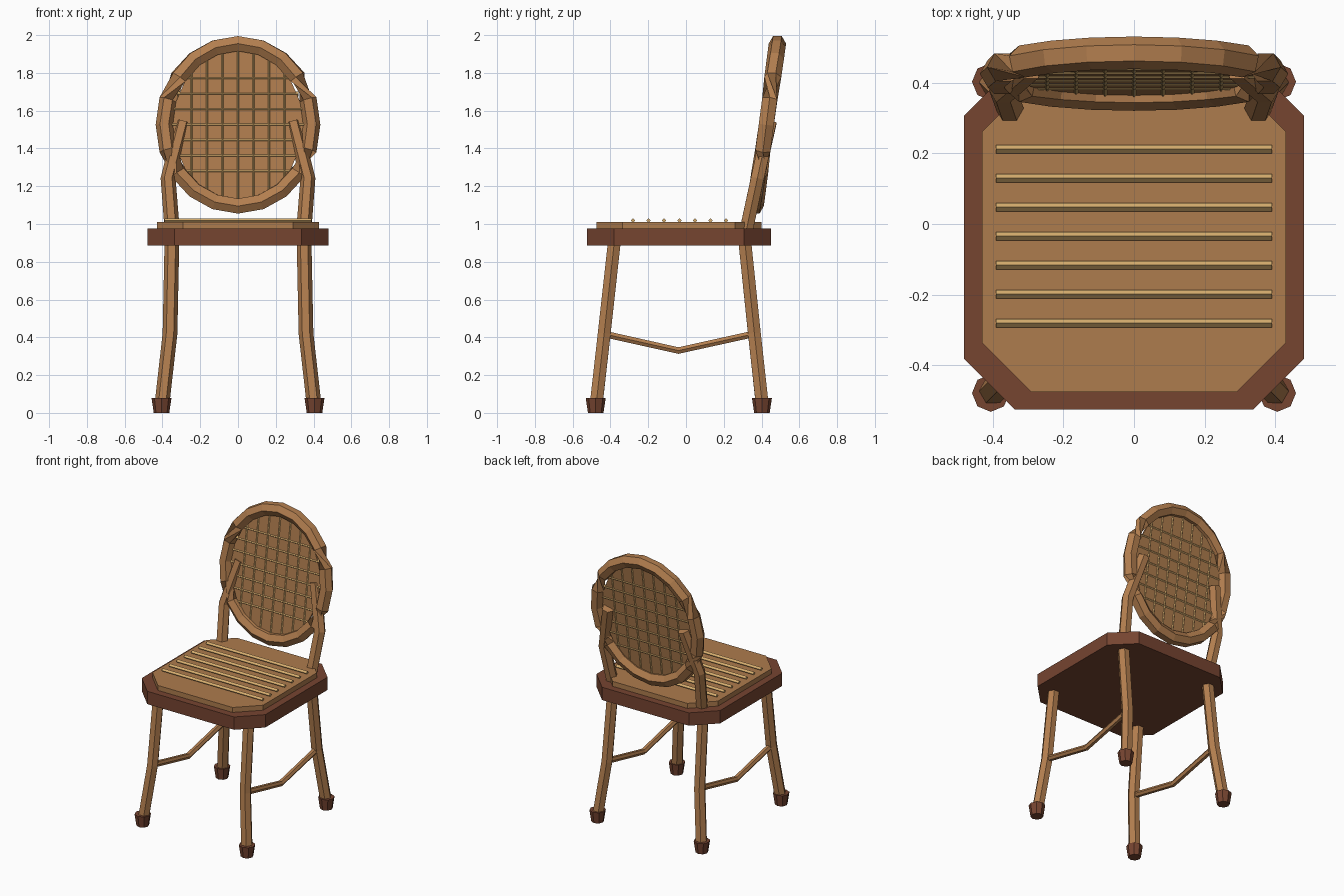
import bpy, bmesh
from math import sin, cos, pi, sqrt
from mathutils import Vector

cube = bpy.data.objects.get("Cube")
if cube:
    bpy.data.objects.remove(cube)


def material(name, rgb):
    m = bpy.data.materials.new(name)
    m.use_nodes = True
    m.diffuse_color = (*rgb, 1)
    m.node_tree.nodes["Principled BSDF"].inputs["Base Color"].default_value = (*rgb, 1)
    return m


WOOD = material("warm wood", (0.45, 0.21, 0.078))
PANEL = material("woven panel tan", (0.42, 0.2, 0.075))
DARK = material("dark red wood", (0.18, 0.058, 0.03))
CANE = material("pale cane", (0.67, 0.42, 0.156))


def finish(name, bm, mat):
    bmesh.ops.recalc_face_normals(bm, faces=bm.faces)
    mesh = bpy.data.meshes.new(name)
    bm.to_mesh(mesh)
    bm.free()
    mesh.materials.append(mat)
    obj = bpy.data.objects.new(name, mesh)
    bpy.context.collection.objects.link(obj)
    return obj


def tube(name, path, radius, sides, mat, closed=False):
    """Sweep a polygon along a path; steep sections use a different up axis."""
    bm = bmesh.new()
    pts = [Vector(p) for p in path]
    n = len(pts)
    rings = []
    for i, p in enumerate(pts):
        if closed:
            t = pts[(i + 1) % n] - pts[i - 1]
        else:
            t = pts[min(i + 1, n - 1)] - pts[max(i - 1, 0)]
        t.normalize()
        up = Vector((0, 1, 0)) if abs(t.z) > 0.9 else Vector((0, 0, 1))
        u = t.cross(up).normalized()
        v = t.cross(u)
        rings.append([bm.verts.new(p + radius * (u * cos(a) + v * sin(a)))
                      for a in (2 * pi * k / sides for k in range(sides))])
    for i in range(n if closed else n - 1):
        a, b = rings[i], rings[(i + 1) % n]
        for k in range(sides):
            j = (k + 1) % sides
            bm.faces.new((a[k], a[j], b[j], b[k]))
    if not closed:
        bm.faces.new(rings[0])
        bm.faces.new(rings[-1])
    return finish(name, bm, mat)


def prism(name, outline, offset, mat):
    """Extrude a flat outline by an offset."""
    bm = bmesh.new()
    face = bm.faces.new([bm.verts.new(p) for p in outline])
    made = bmesh.ops.extrude_face_region(bm, geom=[face])["geom"]
    bmesh.ops.translate(bm, vec=offset,
                        verts=[g for g in made if isinstance(g, bmesh.types.BMVert)])
    return finish(name, bm, mat)


def clipped_slab(name, hx, y0, y1, z0, z1, cut, mat):
    half = [(hx - cut, y0), (hx, y0 + cut), (hx, y1 - cut), (hx - cut, y1)]
    outline = half + [(-x, y) for x, y in reversed(half)]
    prism(name, [(x, y, z0) for x, y in outline], (0, 0, z1 - z0), mat)


# Seat
clipped_slab("seat_frame", 0.48, -0.525, 0.45, 0.885, 0.975, 0.143, DARK)
clipped_slab("seat_pad", 0.43, -0.475, 0.40, 0.97, 1.01, 0.14, PANEL)
for i in range(7):
    y = -0.28 + i * 0.082
    tube(f"seat_strip_{i + 1}", [(-0.39, y, 1.018), (0.39, y, 1.018)], 0.012, 4, CANE)

# Legs, feet, side stretchers and back posts, mirrored left and right
for s, side in ((1, "left"), (-1, "right")):
    for label, top, mid, low in (("front", -0.38, -0.433, -0.476),
                                 ("back", 0.312, 0.362, 0.404)):
        tube(f"{label}_{side}_leg",
             [(s * 0.35, top, 0.9), (s * 0.36, mid, 0.42), (s * 0.403, low, 0.04)],
             0.039, 6, WOOD)
        bm = bmesh.new()
        bmesh.ops.create_cone(bm, cap_ends=True, segments=8, radius1=0.041,
                              radius2=0.053, depth=0.08)
        bmesh.ops.translate(bm, verts=bm.verts, vec=(s * 0.405, low - 0.002, 0.04))
        finish(f"{label}_{side}_foot", bm, DARK)
    tube(f"{side}_stretcher",
         [(s * 0.36, -0.42, 0.415), (s * 0.36, -0.04, 0.33), (s * 0.36, 0.345, 0.415)],
         0.02, 6, WOOD)
    tube(f"{side}_back_post",
         [(s * 0.347, 0.315, 0.95), (s * 0.37, 0.378, 1.24), (s * 0.293, 0.445, 1.54)],
         0.04, 6, WOOD)


# Leaning oval back
MID = 1.525


def on_back(x, h):
    return Vector((x, 0.425 + 0.137 * h, MID + h))


def oval(rx, rz, count=20):
    return [on_back(rx * sin(2 * pi * k / count), rz * cos(2 * pi * k / count))
            for k in range(count)]


tube("back_ring", oval(0.39, 0.43), 0.046, 6, WOOD, closed=True)
prism("back_panel", [p + Vector((0, -0.008, 0)) for p in oval(0.345, 0.4)],
      (0, 0.016, 0), PANEL)

# Woven cane grid across the oval
for i in range(7):
    d = (i - 3) * 0.082
    w = 0.35 * sqrt(1 - (d / 0.41) ** 2)
    h = 0.41 * sqrt(1 - (d / 0.35) ** 2)
    tube(f"back_cross_strip_{i + 1}", [on_back(-w, d), on_back(w, d)], 0.013, 4, CANE)
    tube(f"back_upright_strip_{i + 1}", [on_back(d, -h), on_back(d, h)], 0.013, 4, CANE)
